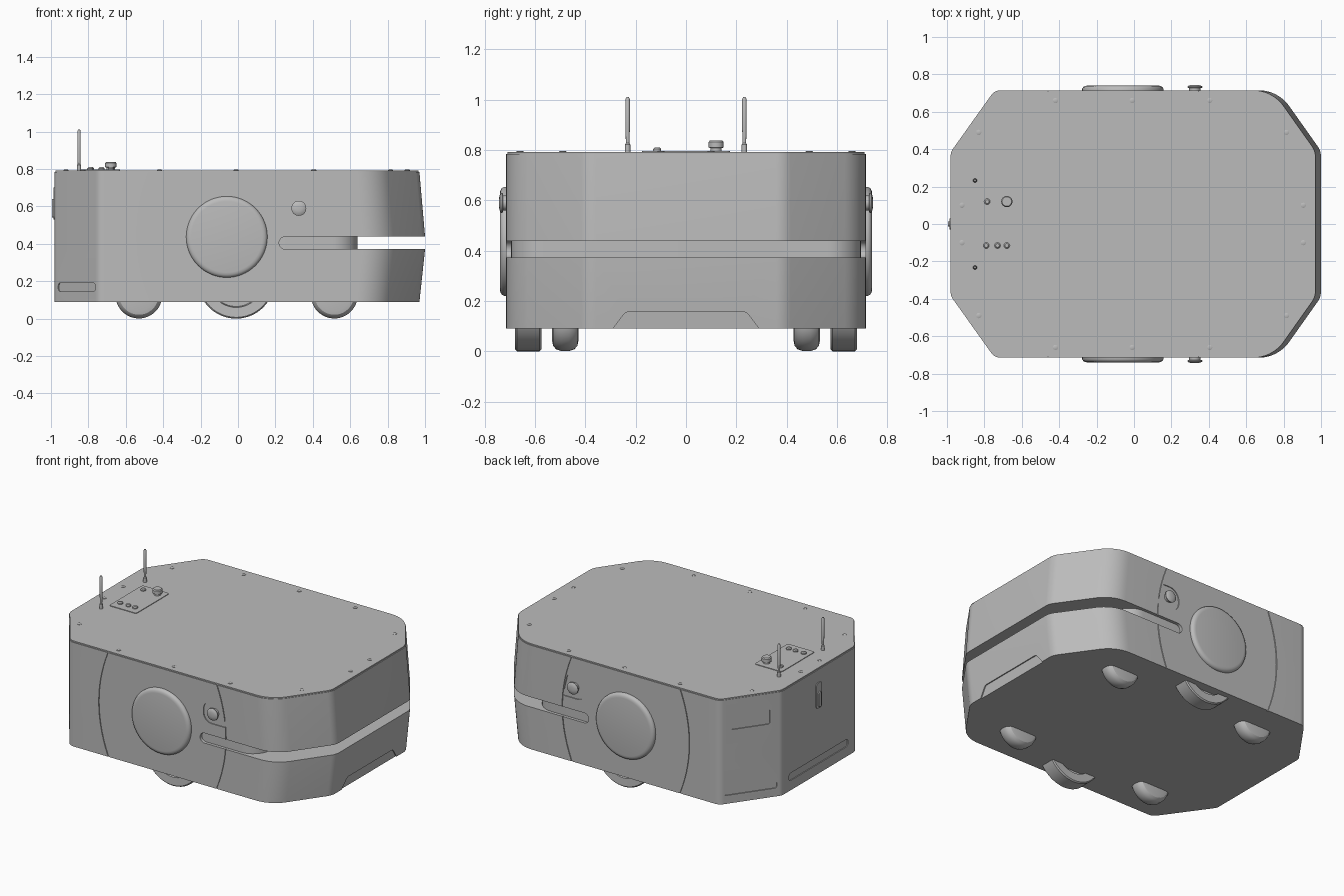
import bpy, bmesh, math
from mathutils import Vector, Matrix

cube = bpy.data.objects.get("Cube")
if cube:
    bpy.data.objects.remove(cube)

GREY = (0.5, 0.5, 0.5, 1)
mat = bpy.data.materials.new("plain grey")
mat.use_nodes = True
mat.diffuse_color = GREY
mat.node_tree.nodes["Principled BSDF"].inputs["Base Color"].default_value = GREY


def loft(name, rings, smooth=True):
    """Skin a list of equal-sized rings and cap both ends."""
    bm = bmesh.new()
    vs = [[bm.verts.new(p) for p in ring] for ring in rings]
    n = len(vs[0])
    for a, b in zip(vs, vs[1:]):
        for i in range(n):
            j = (i + 1) % n
            bm.faces.new((a[i], a[j], b[j], b[i]))
    bm.faces.new(vs[0][::-1])
    bm.faces.new(vs[-1])
    bmesh.ops.recalc_face_normals(bm, faces=bm.faces)
    me = bpy.data.meshes.new(name)
    bm.to_mesh(me)
    bm.free()
    me.materials.append(mat)
    ob = bpy.data.objects.new(name, me)
    bpy.context.collection.objects.link(ob)
    if smooth:
        shade(ob)
    return ob


def activate(ob):
    bpy.ops.object.select_all(action='DESELECT')
    ob.select_set(True)
    bpy.context.view_layer.objects.active = ob


def shade(ob):
    activate(ob)
    bpy.ops.object.shade_smooth_by_angle(angle=math.radians(30))


def fillet(corners, seg=8):
    """Round the corners (x, y, radius) of a polygon."""
    out = []
    for i, (x, y, r) in enumerate(corners):
        p = Vector((x, y))
        a = (Vector(corners[i - 1][:2]) - p).normalized()
        b = (Vector(corners[(i + 1) % len(corners)][:2]) - p).normalized()
        half = a.angle(b) / 2
        t = r / math.tan(half)
        c = p + (a + b).normalized() * (r / math.sin(half))
        d0, d1 = p + a * t - c, p + b * t - c
        for k in range(seg + 1):
            d = d0.lerp(d1, k / seg).normalized() * r
            out.append(c + d)
    return out


def rounded_rect(w, h, r, u=0, v=0):
    return fillet([(u - w / 2, v - h / 2, r), (u + w / 2, v - h / 2, r),
                   (u + w / 2, v + h / 2, r), (u - w / 2, v + h / 2, r)])


def frame(origin, n):
    """Matrix with local z along n and local y upward."""
    n = Vector(n).normalized()
    v = Vector((0, 1, 0)) if abs(n.z) > 0.9 else Vector((0, 0, 1))
    m = Matrix((v.cross(n), v, n)).transposed().to_4x4()
    m.translation = origin
    return m


def prism(name, pts, lo, hi, m, smooth=True):
    return loft(name, [[m @ Vector((p[0], p[1], h)) for p in pts] for h in (lo, hi)], smooth)


def lathe(name, profile, origin, n, seg=48):
    m = frame(origin, n)
    turn = [2 * math.pi * i / seg for i in range(seg)]
    return loft(name, [[m @ Vector((r * math.cos(a), r * math.sin(a), h)) for a in turn]
                       for r, h in profile])


def cut(target, cutter):
    cutter.hide_render = True
    mod = target.modifiers.new("cut", 'BOOLEAN')
    mod.operation, mod.solver, mod.object = 'DIFFERENCE', 'EXACT', cutter
    activate(target)
    bpy.ops.object.modifier_apply(modifier=mod.name)
    bpy.data.objects.remove(cutter)


def outline(shift, inset=0.0):
    i = inset
    half = [(-0.98 + i, 0.385, 0.06), (-0.745, 0.715 - i, 0.06),
            (0.77 + shift, 0.715 - i, 0.2), (1.0 + shift - i, 0.39, 0.1)]
    return fillet(half + [(x, -y, r) for x, y, r in reversed(half)])


# Main shell, bulging slightly at the nose
body = loft("body_shell", [[(p.x, p.y, z) for p in outline(s)]
            for z, s in ((0.09, -0.03), (0.37, 0), (0.44, 0), (0.785, -0.03))], False)
top = frame((0, 0, 0), (0, 0, 1))
prism("top_plate", outline(-0.03, 0.005), 0.784, 0.793, top)

# Scanner slot through the nose, with the core behind it
slot = fillet([(0.22, 0.372, 0.032), (1.2, 0.372, 0.01), (1.2, 0.438, 0.01), (0.22, 0.438, 0.032)])
cut(body, prism("slot_cutter", slot, -1, 1, frame((0, 0, 0), (0, -1, 0)), False))
core = fillet([(0, -0.695, 0.02), (0.64, -0.695, 0.13), (0.64, 0.695, 0.13), (0, 0.695, 0.02)])
prism("scanner_core", core, 0.36, 0.45, top)


def seam(x0, bow, width=0.006):
    left = []
    for k in range(17):
        z = 0.05 + 0.78 * k / 16
        left.append((x0 + bow * (1 - ((z - 0.44) / 0.35) ** 2), z))
    return left + [(x + width, z) for x, z in reversed(left)]


# Seams and button pockets on both sides
pocket = fillet([(0.245, 0.515, 0.06), (0.412, 0.515, 0.01),
                 (0.375, 0.668, 0.03), (0.245, 0.668, 0.07)])
for s in (-1, 1):
    m = frame((0, s * 0.715, 0), (0, s, 0))
    for shape in (seam(-0.46, -0.07), seam(0.34, 0.07), pocket):
        pts = [(-s * p[0], p[1]) for p in shape]
        cut(body, prism("side_cutter", pts, -0.006, 0.05, m, False))

# Recessed panels on the rear corners and rear face
for s in (-1, 1):
    m = frame((-0.8625, s * 0.55, 0), (-0.33, s * 0.235, 0))
    cut(body, prism("corner_cutter", rounded_rect(0.34, 0.045, 0.015, 0, 0.168), -0.006, 0.05, m, False))
    if s > 0:
        cut(body, prism("corner_cutter", rounded_rect(0.25, 0.1, 0.012, 0, 0.63), -0.006, 0.05, m, False))
rear = frame((-0.98, 0, 0), (-1, 0, 0))
cut(body, prism("rear_cutter", rounded_rect(0.62, 0.05, 0.015, 0, 0.18), -0.006, 0.05, rear, False))

# Shallow access panel low on the nose, following its slope
panel = fillet([(-0.32, 0.05, 0.01), (0.32, 0.05, 0.01), (0.24, 0.157, 0.03), (-0.24, 0.157, 0.03)])
cut(body, loft("nose_cutter", [[(0.97 + d + (y - 0.09) * 0.107, x, y) for x, y in panel]
                               for d in (-0.007, 0.1)], False))
shade(body)

# Rear latch
prism("rear_latch_plate", rounded_rect(0.06, 0.17, 0.02, 0, 0.615), -0.01, 0.006, rear)
prism("rear_latch_grip", rounded_rect(0.025, 0.1, 0.01, 0, 0.59), 0, 0.014, rear)

# Side covers, buttons and wheels
cover = [(0.217, -0.01), (0.217, 0.008), (0.212, 0.017), (0.202, 0.023), (0.19, 0.025)]
button = [(0.03, -0.02), (0.03, 0.012), (0.04, 0.014), (0.04, 0.02), (0.03, 0.026), (0.015, 0.029)]
drive = [(0.14, -0.025), (0.145, -0.05), (0.198, -0.052), (0.205, -0.045),
         (0.205, 0.045), (0.198, 0.052), (0.145, 0.05), (0.14, 0.025)]
caster = [(0.085, -0.052), (0.105, -0.048), (0.118, -0.036), (0.125, -0.015)]
caster += [(r, -h) for r, h in reversed(caster)]
for s, side in ((-1, "right"), (1, "left")):
    out = (0, s, 0)
    lathe(side + "_wheel_cover", cover, (-0.06, s * 0.715, 0.437), out, 64)
    lathe(side + "_side_button", button, (0.325, s * 0.715, 0.59), out, 32)
    lathe(side + "_drive_wheel", drive, (-0.01, s * 0.627, 0.205), out, 64)
    for x, end in ((-0.53, "rear"), (0.515, "front")):
        lathe(f"{side}_{end}_caster", caster, (x, s * 0.48, 0.126), out)

# Screws around the top plate
for s in (-1, 1):
    for x, y in ((-0.92, 0.1), (-0.83, 0.49), (-0.42, 0.66), (-0.01, 0.66),
                 (0.405, 0.66), (0.815, 0.49), (0.905, 0.1)):
        lathe("top_screw", [(0.014, 0), (0.014, 0.003), (0.009, 0.005)], (x, s * y, 0.792), (0, 0, 1), 16)
    # Antennas
    lathe("antenna", [(0.011, 0), (0.011, 0.03), (0.007, 0.035), (0.009, 0.1),
                      (0.009, 0.21), (0.005, 0.219)], (-0.85, s * 0.232, 0.792), (0, 0, 1), 16)

# Control panel with stop button, switches and connectors
prism("control_panel", rounded_rect(0.2, 0.35, 0.015, -0.73, 0), 0.79, 0.797, top)
lathe("stop_button", [(0.022, 0), (0.022, 0.012), (0.03, 0.014), (0.03, 0.036), (0.025, 0.042)],
      (-0.68, 0.12, 0.796), (0, 0, 1), 32)
for x, y in ((-0.785, 0.12), (-0.79, -0.115), (-0.73, -0.115), (-0.68, -0.115)):
    lathe("panel_switch", [(0.016, 0), (0.016, 0.008), (0.01, 0.014)], (x, y, 0.796), (0, 0, 1), 20)
